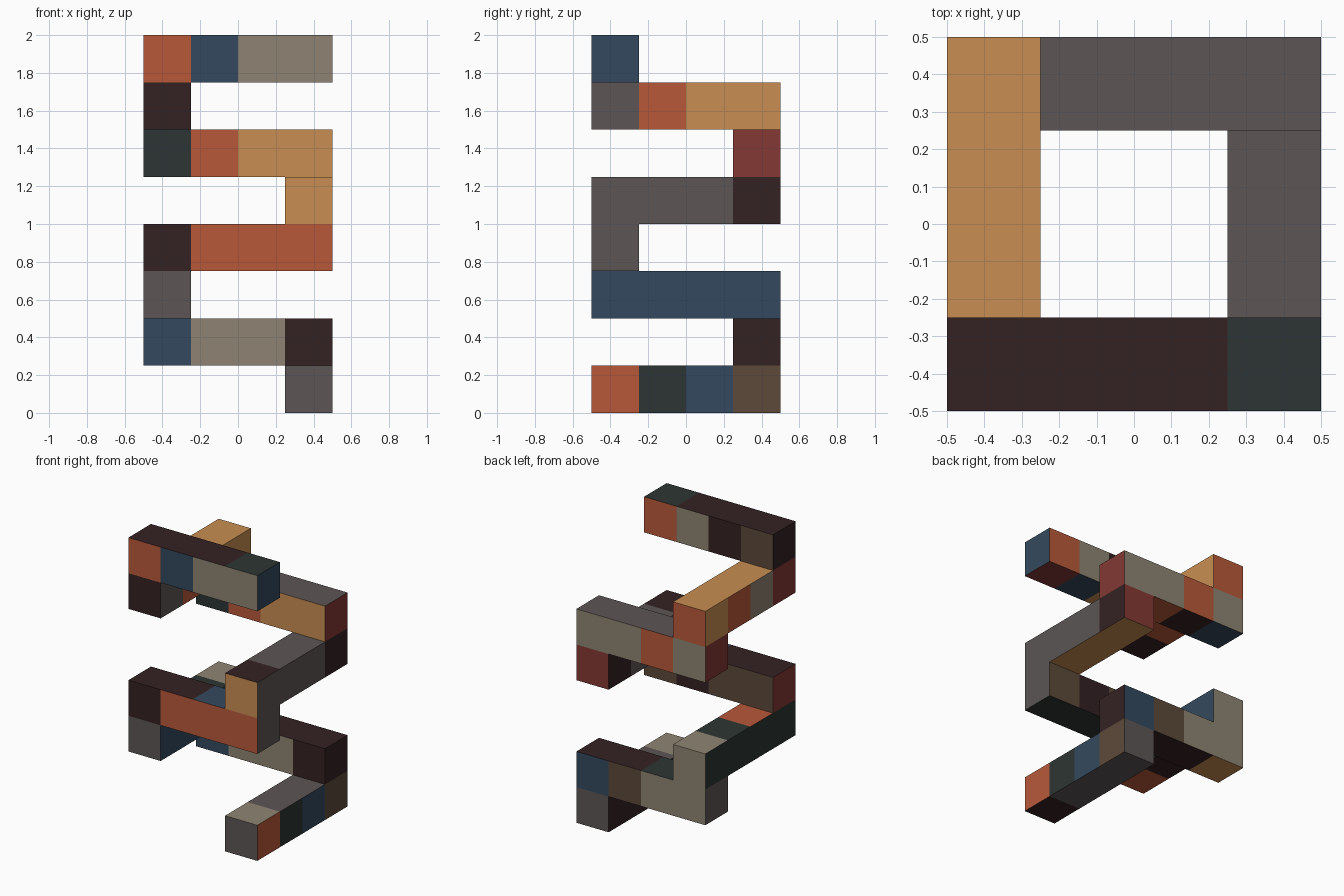
import bpy, bmesh
from mathutils import Vector

if "Cube" in bpy.data.objects:
    bpy.data.objects.remove(bpy.data.objects["Cube"])

U = 0.25  # one block

def linear(c):
    c /= 255
    return c / 12.92 if c <= 0.04045 else ((c + 0.055) / 1.055) ** 2.4

COLOURS = {
    "R": ("orange_red", (184, 89, 58)),
    "B": ("slate_blue", (52, 73, 94)),
    "T": ("taupe", (143, 132, 115)),
    "D": ("dark_maroon", (52, 33, 35)),
    "G": ("dark_green", (44, 53, 51)),
    "O": ("ochre", (200, 141, 82)),
    "Y": ("warm_grey", (92, 86, 85)),
    "N": ("brown", (93, 74, 58)),
    "M": ("brick_red", (132, 57, 52)),
}
KEYS = list(COLOURS)
MATS = []
for name, rgb in COLOURS.values():
    m = bpy.data.materials.new(name)
    m.diffuse_color = (*[linear(c) for c in rgb], 1)
    m.use_nodes = True
    m.node_tree.nodes["Principled BSDF"].inputs["Base Color"].default_value = m.diffuse_color
    MATS.append(m)

X, Y, Z = Vector((1, 0, 0)), Vector((0, 1, 0)), Vector((0, 0, 1))

def bar(level, along, across, low, high, top, bottom, start, end):
    """Four blocks in a row; each string colours one side, '-' is a covered face."""
    side = Y if along == X else X
    bm = bmesh.new()

    def face(centre, normal, key):
        if key == "-":
            return
        u = Vector((normal.y, normal.z, normal.x))
        v = normal.cross(u)
        corners = [(1, 1), (-1, 1), (-1, -1), (1, -1)]
        f = bm.faces.new([bm.verts.new(centre + (normal + a * u + b * v) * U / 2)
                          for a, b in corners])
        f.material_index = KEYS.index(key)

    for n in range(4):
        c = along * (n - 1.5) * U + side * (across - 1.5) * U + Z * (level + 0.5) * U
        face(c, -side, low[n])
        face(c, side, high[n])
        face(c, Z, top[n])
        face(c, -Z, bottom[n])
        if n == 0:
            face(c, -along, start)
        if n == 3:
            face(c, along, end)
    bmesh.ops.remove_doubles(bm, verts=bm.verts, dist=0.001)
    me = bpy.data.meshes.new(f"spiral_bar_{level + 1}")
    bm.to_mesh(me)
    bm.free()
    for m in MATS:
        me.materials.append(m)
    bpy.context.collection.objects.link(bpy.data.objects.new(me.name, me))

# Square spiral, bottom to top:
# direction, position, low side, high side, top, bottom, start cap, end cap
BARS = [
    (Y, 3, "DDDD", "RGBN", "TYY-", "DYYY", "Y", "Y"),
    (X, 3, "BTTD", "TTNB", "-GDD", "ODD-", "Y", "D"),
    (Y, 0, "GGGG", "BBBB", "-RGT", "RDD-", "Y", "T"),
    (X, 0, "DRRR", "NNDN", "DDB-", "-GGG", "M", "Y"),
    (Y, 3, "YYYD", "YYYD", "DYY-", "-OOO", "O", "M"),
    (X, 3, "GROO", "TRTT", "-YYY", "BDR-", "M", "M"),
    (Y, 0, "MTRO", "YROO", "-OOO", "DRR-", "D", "R"),
    (X, 0, "RBTT", "NDTR", "DDDG", "-OBM", "D", "B"),
]
for level, spec in enumerate(BARS):
    bar(level, *spec)
